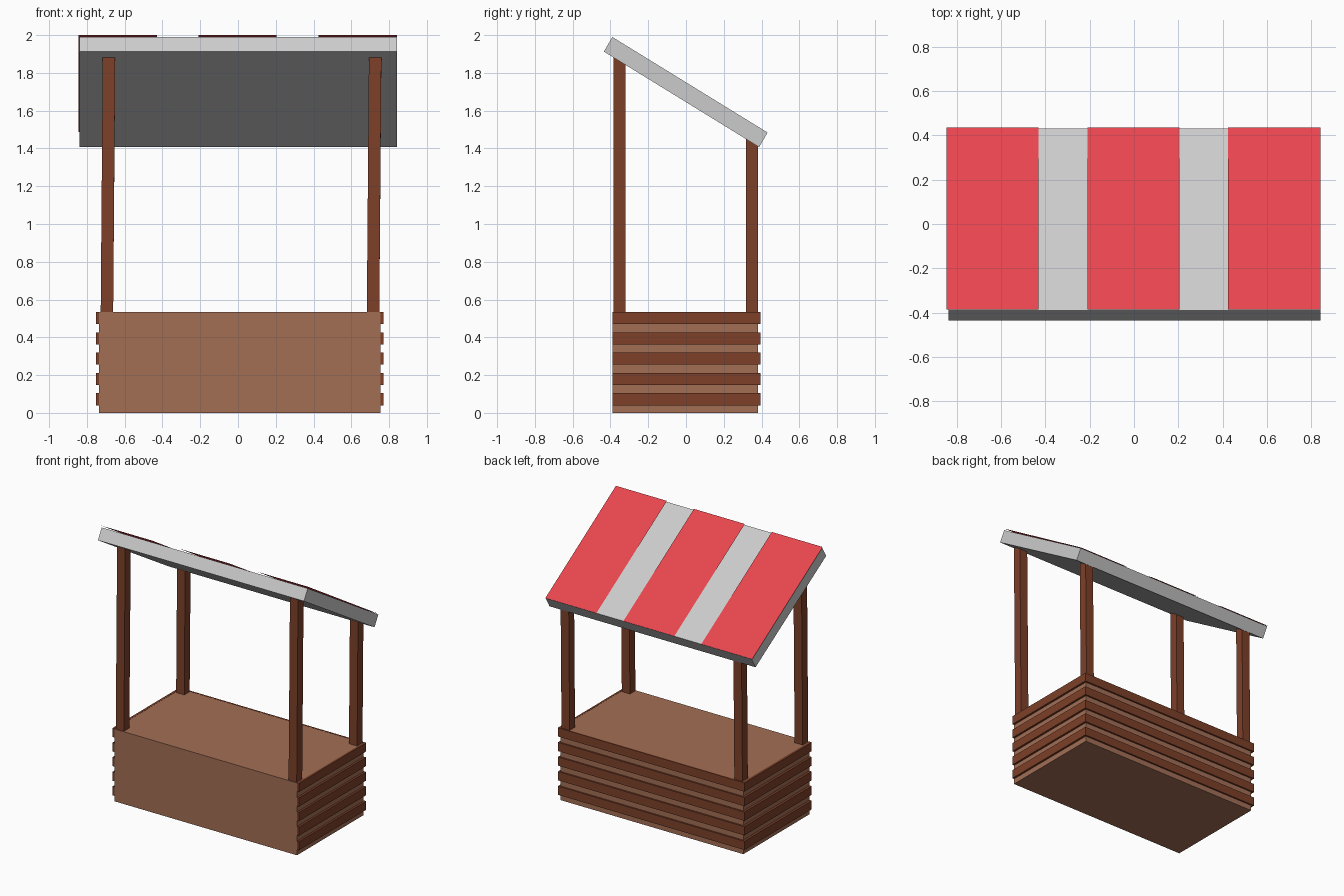
import bpy, bmesh

if "Cube" in bpy.data.objects:
    bpy.data.objects.remove(bpy.data.objects["Cube"])


def material(name, rgb):
    m = bpy.data.materials.new(name)
    m.diffuse_color = (*rgb, 1)
    m.use_nodes = True
    m.node_tree.nodes["Principled BSDF"].inputs["Base Color"].default_value = m.diffuse_color
    return m


wood = material("light_wood", (0.36, 0.157, 0.091))
dark = material("dark_wood", (0.205, 0.051, 0.022))
red = material("red_cloth", (0.815, 0.06, 0.076))


def mesh_object(name, verts, faces, mat=None):
    me = bpy.data.meshes.new(name)
    bm = bmesh.new()
    vs = [bm.verts.new(v) for v in verts]
    for f in faces:
        bm.faces.new([vs[i] for i in f])
    if len(faces) > 1:
        bmesh.ops.recalc_face_normals(bm, faces=bm.faces)
    bm.to_mesh(me)
    bm.free()
    if mat:
        me.materials.append(mat)
    ob = bpy.data.objects.new(name, me)
    bpy.context.collection.objects.link(ob)
    return ob


def prism(name, lower, upper, mat=None):
    """Solid between two matching four-point loops."""
    sides = [(i, (i + 1) % 4, (i + 1) % 4 + 4, i + 4) for i in range(4)]
    return mesh_object(name, lower + upper, [(3, 2, 1, 0), (4, 5, 6, 7)] + sides, mat)


def rect(x0, x1, y0, y1, z):
    return [(x0, y0, z), (x1, y0, z), (x1, y1, z), (x0, y1, z)]


def box(name, x0, x1, y0, y1, z0, z1, mat):
    return prism(name, rect(x0, x1, y0, y1, z0), rect(x0, x1, y0, y1, z1), mat)


# Counter block
X0, X1, Y0, Y1, TOP = -0.735, 0.754, -0.39, 0.382, 0.533
box("counter", X0, X1, Y0, Y1, 0, TOP, wood)

# Planks around both sides and the back
for i in range(5):
    z0 = 0.04 + i * 0.1075
    z1 = z0 + 0.064
    box("left_plank", X0 - 0.017, X0, Y0, Y1 + 0.012, z0, z1, dark)
    box("right_plank", X1, X1 + 0.015, Y0, Y1 + 0.012, z0, z1, dark)
    box("back_plank", X0, X1, Y1, Y1 + 0.012, z0, z1, dark)


# Roof underside height at a given depth
def under(y):
    return 1.914 - 0.616 * (y + 0.435)


# Slightly leaning posts, cut to the roof slope
for label, y0, y1 in (("front", -0.385, -0.321), ("back", 0.318, 0.381)):
    for side, x in (("left", -0.694), ("right", 0.715)):
        w = 0.033
        low = rect(x - w, x + w, y0, y1, TOP - 0.01)
        lean = 0.011 * (under(y0) - TOP) / 1.35
        high = [(px + lean, py, under(py) + 0.005) for px, py, _ in low]
        prism(f"{label}_{side}_post", low, high, dark)

# Sloped roof slab
profile = [(-0.435, 1.913), (-0.39, 1.99), (0.432, 1.484), (0.387, 1.407)]
prism("roof", [(-0.838, y, z) for y, z in profile], [(0.842, y, z) for y, z in profile])

# Thin cloth stripes just above the roof
for x0, x1 in ((-0.845, -0.43), (-0.21, 0.205), (0.425, 0.841)):
    mesh_object("roof_stripe",
                [(x0, -0.385, 2.0), (x1, -0.385, 2.0), (x1, 0.436, 1.487), (x0, 0.436, 1.487)],
                [(0, 1, 2, 3)], red)
